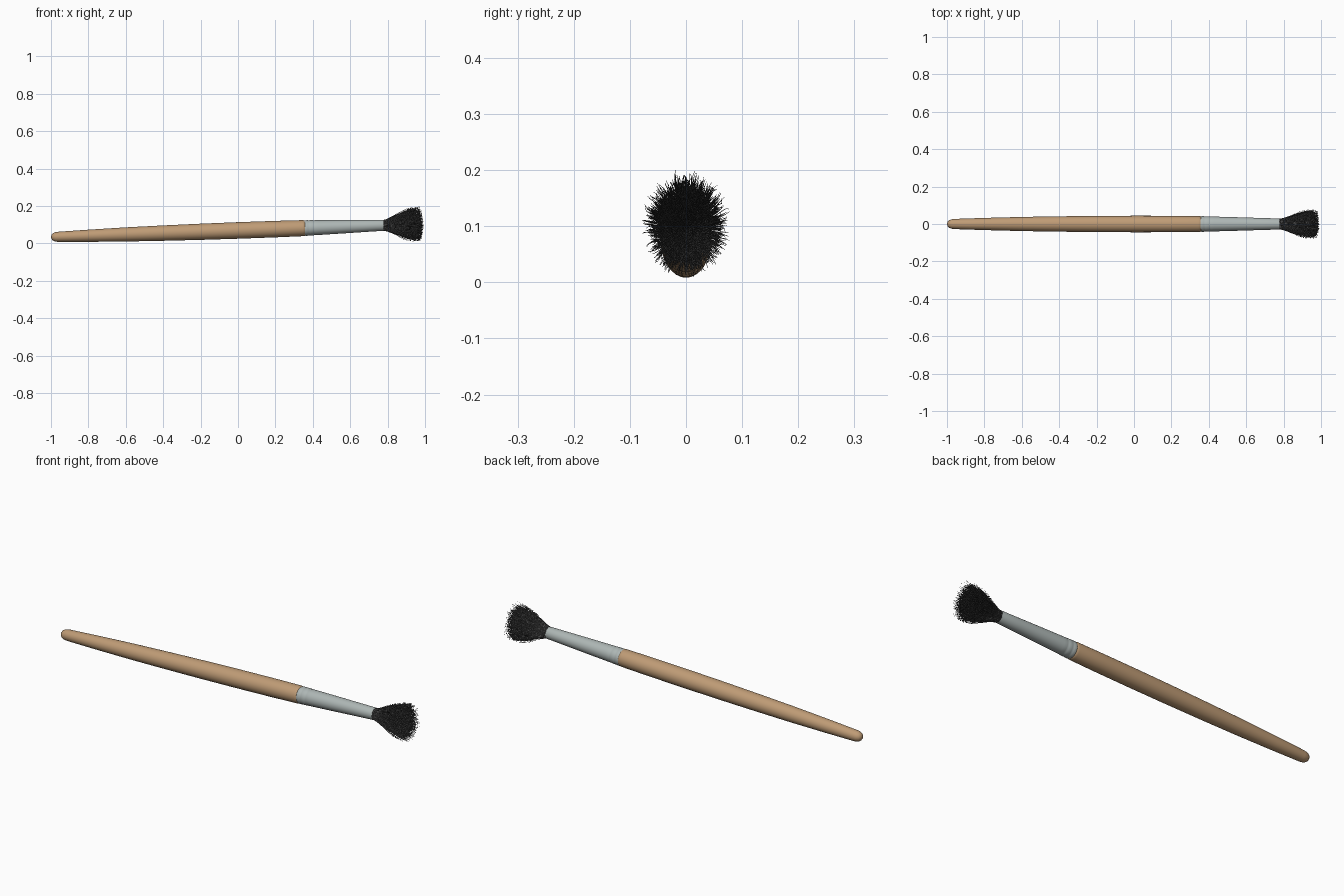
import bpy, bmesh, math, random
from mathutils import Vector, Matrix

if "Cube" in bpy.data.objects:
    bpy.data.objects.remove(bpy.data.objects["Cube"])

random.seed(4)
# Brush axis: slight upward tilt from handle butt to bristles
TILT = Matrix.Translation((0, 0, 0.0695)) @ Matrix.Rotation(-0.0355, 4, 'Y')


def material(name, rgb):
    m = bpy.data.materials.new(name)
    m.diffuse_color = (*rgb, 1)
    m.use_nodes = True
    m.node_tree.nodes["Principled BSDF"].inputs["Base Color"].default_value = m.diffuse_color
    return m


def lathe(name, profile, mat, sides=40):
    """Revolve (x, radius) points about the x axis; ends with radius 0 close to a point."""
    bm = bmesh.new()
    verts = [bm.verts.new((x, 0, r)) for x, r in profile]
    edges = [bm.edges.new(p) for p in zip(verts, verts[1:])]
    bmesh.ops.spin(bm, geom=verts + edges, cent=(0, 0, 0), axis=(1, 0, 0),
                   angle=2 * math.pi, steps=sides)
    bmesh.ops.remove_doubles(bm, verts=bm.verts, dist=1e-5)
    bmesh.ops.recalc_face_normals(bm, faces=bm.faces)
    me = bpy.data.meshes.new(name)
    bm.to_mesh(me)
    bm.free()
    ob = bpy.data.objects.new(name, me)
    bpy.context.collection.objects.link(ob)
    me.materials.append(mat)
    ob.matrix_world = TILT
    bpy.ops.object.select_all(action='DESELECT')
    bpy.context.view_layer.objects.active = ob
    ob.select_set(True)
    bpy.ops.object.shade_smooth_by_angle(angle=math.radians(35))
    return ob


wood = material("wood", (0.52, 0.33, 0.18))
metal = material("metal", (0.42, 0.47, 0.46))
hair = material("hair", (0.07, 0.07, 0.07))

# Wooden handle with rounded butt
lathe("handle", [(-1.0, 0), (-0.998, 0.010), (-0.991, 0.019), (-0.978, 0.025), (-0.96, 0.0272),
                 (-0.8, 0.0325), (-0.6, 0.0378), (-0.4, 0.0410), (-0.2, 0.0432), (0, 0.0442),
                 (0.2, 0.0440), (0.345, 0.0428), (0.357, 0.0415), (0.36, 0.039), (0.36, 0)], wood)

# Metal ferrule with crimp rings and open mouth
lathe("ferrule", [(0.358, 0.037), (0.358, 0.0405), (0.362, 0.0415), (0.374, 0.0415),
                  (0.379, 0.0398), (0.384, 0.0412), (0.402, 0.0408), (0.407, 0.0390),
                  (0.412, 0.0400), (0.43, 0.0395), (0.55, 0.0362), (0.68, 0.0322),
                  (0.775, 0.0295), (0.779, 0.0288), (0.778, 0.0270), (0.74, 0.0270),
                  (0.74, 0)], metal)

# Splayed bristles: many fine wavy tapered strands
cu = bpy.data.curves.new("bristles", 'CURVE')
cu.dimensions = '3D'
cu.bevel_depth = 0.0009
cu.bevel_resolution = 0
STEPS = 6
for i in range(3000):
    f = math.sqrt(random.random())
    a = random.uniform(0, 2 * math.pi)
    root = Vector((0, math.cos(a), math.sin(a))) * f * 0.026
    spread = f * random.uniform(0.8, 1.08)
    b = a + random.gauss(0, 0.12)
    tip = Vector((0, math.cos(b) * 0.075, math.sin(b) * 0.09)) * spread
    length = random.uniform(0.175, 0.228) - 0.012 * f
    wave = Vector((0, random.gauss(0, 1), random.gauss(0, 1))) * 0.0025
    phase = random.uniform(0, 6.28)
    sp = cu.splines.new('POLY')
    sp.points.add(STEPS)
    for k, p in enumerate(sp.points):
        t = k / STEPS
        flare = 0.35 * t + 0.65 * t * t * (3 - 2 * t)
        co = root.lerp(tip, flare) + wave * t * math.sin(phase + 7 * t)
        co.x = 0.768 + length * t
        p.co = (*co, 1)
        p.radius = 1 - 0.6 * t ** 2
cu.materials.append(hair)
bristles = bpy.data.objects.new("bristles", cu)
bpy.context.collection.objects.link(bristles)
bristles.matrix_world = TILT
